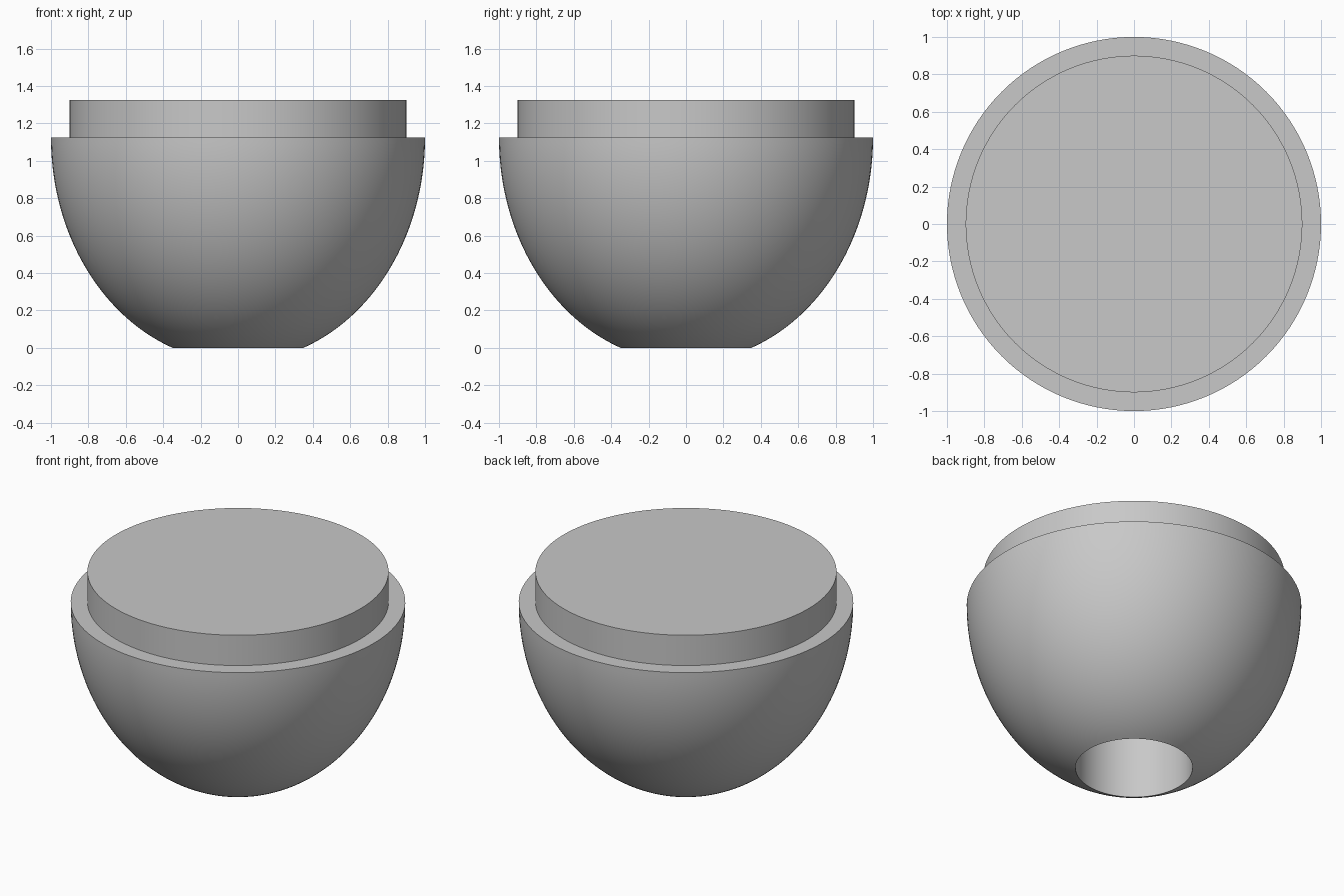
import bpy
import bmesh
import math

cube = bpy.data.objects.get("Cube")
if cube:
    bpy.data.objects.remove(cube, do_unlink=True)

SIDES = 128
RIM, HEIGHT = 1.0, 1.2           # half-axes of the egg-shaped shell
HOLE, HOLE_DEPTH = 0.35, 0.7     # blind socket in the base
PEG, PEG_HEIGHT = 0.9, 0.2       # raised plug on the rim
RIM_Z = HEIGHT * math.sqrt(1 - HOLE ** 2)

grey = bpy.data.materials.new("light grey")
grey.use_nodes = True
colour = (0.58, 0.58, 0.58, 1)
grey.diffuse_color = colour
grey.node_tree.nodes["Principled BSDF"].inputs["Base Color"].default_value = colour


def lathe(name, profile):
    """Spin an (r, z) profile that starts and ends on the z axis."""
    bm = bmesh.new()
    verts = [bm.verts.new((r, 0, z)) for r, z in profile]
    edges = [bm.edges.new(pair) for pair in zip(verts, verts[1:])]
    bmesh.ops.spin(bm, geom=verts + edges, cent=(0, 0, 0), axis=(0, 0, 1),
                   angle=math.tau, steps=SIDES)
    bmesh.ops.remove_doubles(bm, verts=bm.verts, dist=0.0001)
    bmesh.ops.recalc_face_normals(bm, faces=bm.faces)
    mesh = bpy.data.meshes.new(name)
    bm.to_mesh(mesh)
    bm.free()
    mesh.materials.append(grey)
    obj = bpy.data.objects.new(name, mesh)
    bpy.context.collection.objects.link(obj)
    bpy.ops.object.select_all(action='DESELECT')
    obj.select_set(True)
    bpy.context.view_layer.objects.active = obj
    bpy.ops.object.shade_smooth_by_angle(angle=math.radians(25))
    return obj


# Socket, curved outer wall, flat rim and plug in one closed profile
steps = 40
start = math.acos(HOLE)
wall = []
for i in range(steps + 1):
    a = start * (1 - i / steps)
    wall.append((RIM * math.cos(a), RIM_Z - HEIGHT * math.sin(a)))

top = RIM_Z + PEG_HEIGHT
lathe("half_egg_body",
      [(0, HOLE_DEPTH), (HOLE, HOLE_DEPTH)] + wall
      + [(PEG, RIM_Z), (PEG, top), (0, top)])
